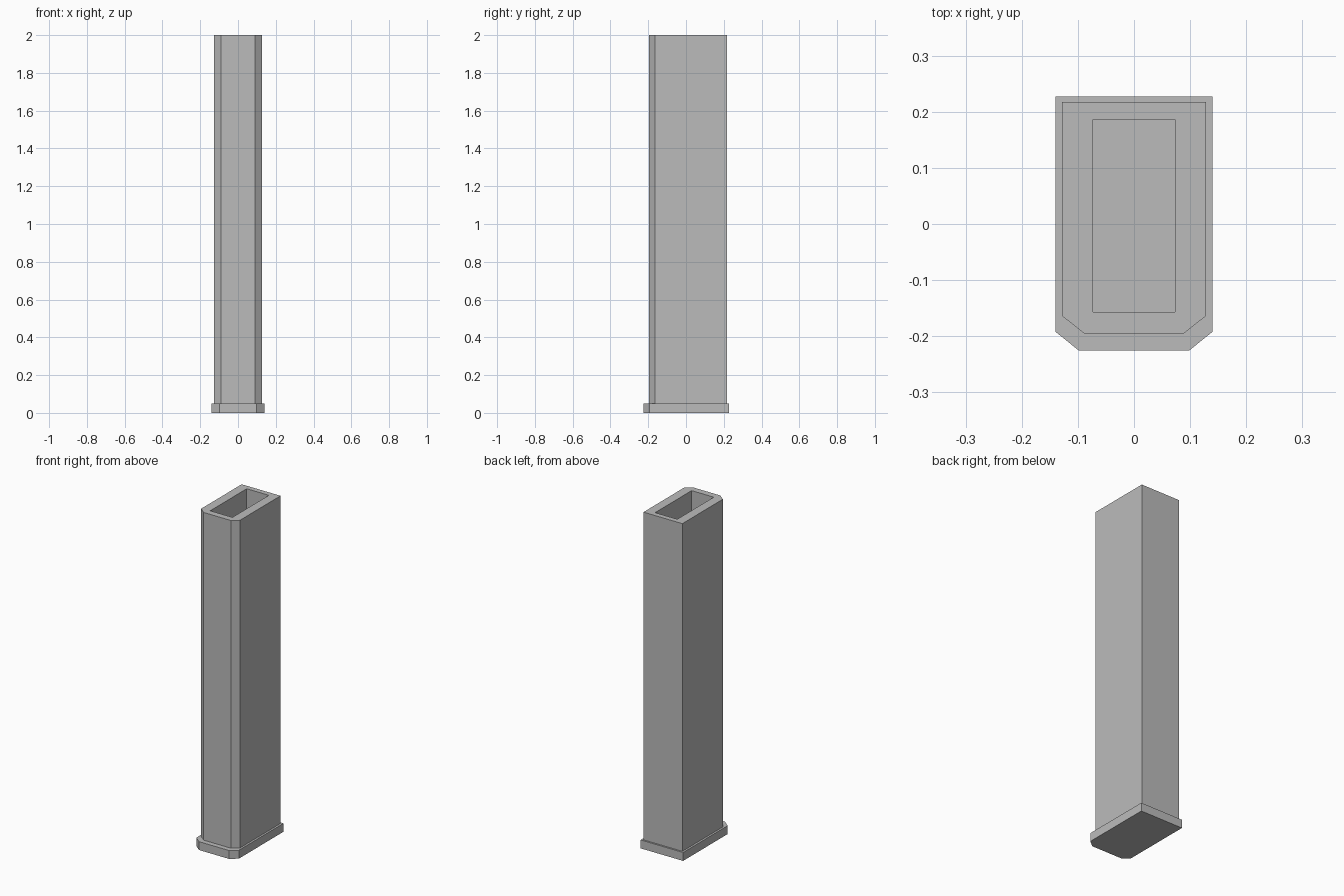
import bpy
import bmesh

cube = bpy.data.objects.get("Cube")
if cube:
    bpy.data.objects.remove(cube, do_unlink=True)

grey = bpy.data.materials.new("plain_grey")
grey.use_nodes = True
colour = (0.5, 0.5, 0.5, 1)
grey.diffuse_color = colour
grey.node_tree.nodes["Principled BSDF"].inputs["Base Color"].default_value = colour


def chamfered(half, front, back, cut_x, cut_y):
    """Rectangle outline with its two front corners cut off."""
    return [(cut_x, front), (half, cut_y), (half, back),
            (-half, back), (-half, cut_y), (-cut_x, front)]


def prism(name, outlines, bottom, top):
    """Extrude an outline upwards; a second outline becomes a hole."""
    bm = bmesh.new()
    edges = []
    for outline in outlines:
        verts = [bm.verts.new((x, y, bottom)) for x, y in outline]
        edges += [bm.edges.new((v, verts[i - 1])) for i, v in enumerate(verts)]
    bmesh.ops.triangle_fill(bm, edges=edges, use_beauty=True, normal=(0, 0, 1))
    result = bmesh.ops.extrude_face_region(bm, geom=bm.faces[:])
    moved = [g for g in result["geom"] if isinstance(g, bmesh.types.BMVert)]
    bmesh.ops.translate(bm, verts=moved, vec=(0, 0, top - bottom))
    bmesh.ops.recalc_face_normals(bm, faces=bm.faces[:])
    mesh = bpy.data.meshes.new(name)
    bm.to_mesh(mesh)
    bm.free()
    mesh.materials.append(grey)
    obj = bpy.data.objects.new(name, mesh)
    bpy.context.collection.objects.link(obj)
    return obj


# Wide foot plate, which also closes the bottom of the cavity
prism("base_plate", [chamfered(0.14, -0.225, 0.227, 0.099, -0.192)], 0, 0.05)

# Tall hollow body with a rectangular opening
opening = [(0.073, -0.157), (0.073, 0.186), (-0.073, 0.186), (-0.073, -0.157)]
prism("hollow_body", [chamfered(0.128, -0.195, 0.217, 0.089, -0.164), opening], 0.05, 2)
